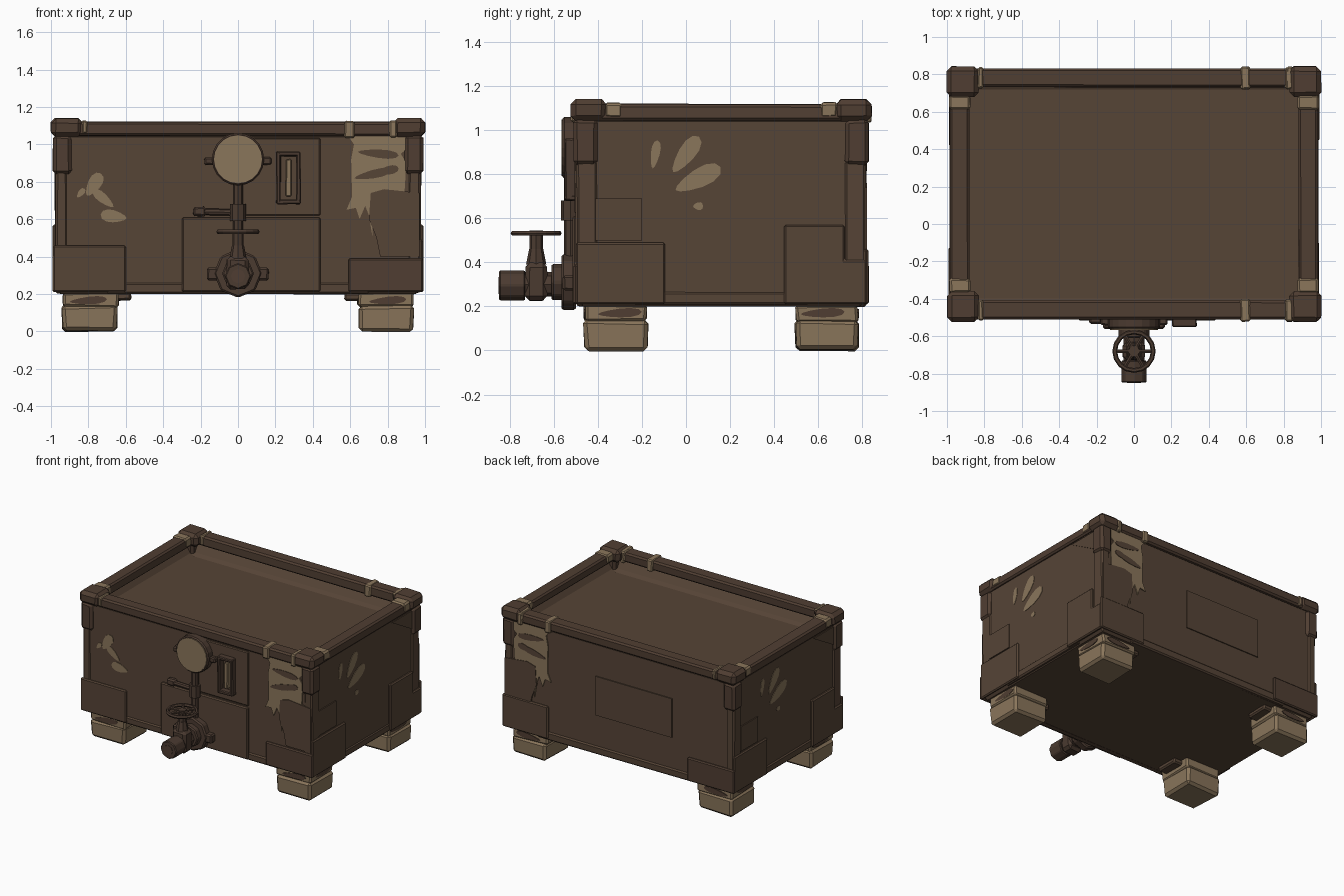
import bpy, bmesh, math, random
from mathutils import Vector, Matrix

random.seed(4)
if "Cube" in bpy.data.objects:
    bpy.data.objects.remove(bpy.data.objects["Cube"])

CY = 0.16  # depth centre of the crate


def material(name, rgb):
    m = bpy.data.materials.new(name)
    m.use_nodes = True
    m.diffuse_color = (*rgb, 1)
    m.node_tree.nodes["Principled BSDF"].inputs["Base Color"].default_value = (*rgb, 1)
    return m


WOOD = material("brown wood", (0.093, 0.058, 0.037))
TRIM = material("dark trim", (0.080, 0.048, 0.032))
METAL = material("old metal", (0.070, 0.043, 0.030))
DUST = material("tan dust", (0.255, 0.180, 0.105))


def finish(name, bm, mat, bevel=0.0, jitter=0.0):
    for v in bm.verts:
        v.co += Vector([random.uniform(-jitter, jitter) for _ in range(3)])
    bmesh.ops.recalc_face_normals(bm, faces=bm.faces)
    me = bpy.data.meshes.new(name)
    bm.to_mesh(me)
    bm.free()
    me.materials.append(mat)
    ob = bpy.data.objects.new(name, me)
    bpy.context.collection.objects.link(ob)
    if bevel:
        mod = ob.modifiers.new("chipped edges", "BEVEL")
        mod.width, mod.segments, mod.limit_method = bevel, 1, "ANGLE"
    return ob


def box(name, x, y, z, mat, bevel=0.01, jitter=0.003, taper=1.0):
    lo, hi = [Vector([min(p) for p in (x, y, z)]), Vector([max(p) for p in (x, y, z)])]
    bm = bmesh.new()
    bmesh.ops.create_cube(bm, size=1)
    for v in bm.verts:
        k = taper if v.co.z < 0 else 1
        v.co = Vector((v.co.x * k, v.co.y * k, v.co.z)) * (hi - lo) + (lo + hi) / 2
    return finish(name, bm, mat, bevel, jitter)


def rod(name, a, b, r, mat, sides=8, r2=None, bevel=0.0):
    a, b = Vector(a), Vector(b)
    bm = bmesh.new()
    turn = (b - a).to_track_quat("Z", "Y").to_matrix().to_4x4()
    bmesh.ops.create_cone(bm, cap_ends=True, segments=sides, radius1=r,
                          radius2=r if r2 is None else r2, depth=(b - a).length,
                          matrix=Matrix.Translation((a + b) / 2) @ turn)
    return finish(name, bm, mat, bevel)


# Thin plate drawn as an outline on one upright side of the crate
def plate(name, pts, side, dist, thick, mat, bevel=0.0):
    def put(u, z, d):
        return {"front": (u, CY - d, z), "back": (u, CY + d, z),
                "right": (d, u, z), "left": (-d, u, z)}[side]
    bm = bmesh.new()
    f = bm.faces.new([bm.verts.new(put(u, z, dist - 0.004)) for u, z in pts])
    out = Vector(put(0, 0, thick + 0.004)) - Vector(put(0, 0, 0))
    ext = bmesh.ops.extrude_face_region(bm, geom=[f], use_keep_orig=True)
    for v in [g for g in ext["geom"] if isinstance(g, bmesh.types.BMVert)]:
        v.co += out
    return finish(name, bm, mat, bevel)


# Finger smear: an egg-shaped outline
def smear(name, u, z, length, width, angle, side, dist, mat, thick=0.003):
    c, s = math.cos(math.radians(angle)), math.sin(math.radians(angle))
    pts = []
    for i in range(12):
        t = i * math.tau / 12
        p = math.cos(t) * length / 2
        q = math.sin(t) * width / 2 * (1 + 0.35 * math.cos(t))
        pts.append((u + p * c - q * s, z + p * s + q * c))
    return plate(name, pts, side, dist, thick, mat)


def rect(u0, u1, z0, z1):
    return [(u0, z0), (u1, z0), (u1, z1), (u0, z1)]


# Crate body with a sunken top
bm = bmesh.new()
bmesh.ops.create_cube(bm, size=1)
for v in bm.verts:
    v.co = Vector((v.co.x * 1.94, v.co.y * 1.30 + CY, 0.2 if v.co.z < 0 else 1.06))
top = max(bm.faces, key=lambda f: f.calc_center_median().z)
bmesh.ops.inset_region(bm, faces=[top], thickness=0.10)
for v in top.verts:
    v.co.z = 0.955
finish("crate_body", bm, WOOD, 0.02)

# Top rim and lower edge strips
for s, label in ((-1, "a"), (1, "b")):
    ya, yb = CY + s * 0.57, CY + s * 0.67
    box("rim_long_" + label, (-0.98, 0.98), (ya, yb), (1.045, 1.12), TRIM, 0.012)
    box("rim_short_" + label, (s * 0.88, s * 0.985), (CY - 0.64, CY + 0.64), (1.045, 1.118), TRIM, 0.012)
    box("base_strip_long_" + label, (-0.7, 0.7), (CY + s * 0.6, CY + s * 0.658), (0.2, 0.262), WOOD)
    box("base_strip_short_" + label, (s * 0.9, s * 0.978), (CY - 0.4, CY + 0.4), (0.205, 0.265), WOOD)

# Corner caps, brackets, posts, feet and the dust around them
for sx in (-1, 1):
    for sy in (-1, 1):
        def yy(a, b):
            return (CY + sy * a, CY + sy * b)
        tag = ("_left" if sx > 0 else "_right") + ("_back" if sy > 0 else "_front")
        box("corner_cap" + tag, (sx * 0.83, sx), yy(0.52, 0.683), (1.04, 1.14), TRIM, 0.025)
        box("corner_bracket" + tag, (sx * 0.89, sx * 0.99), yy(0.56, 0.67), (0.84, 1.05), TRIM, 0.018)
        box("corner_post" + tag, (sx * 0.91, sx * 0.978), yy(0.56, 0.657), (0.23, 0.86), WOOD, 0.012)
        box("cap_dust_long" + tag, (sx * 0.805, sx * 0.835), yy(0.565, 0.676), (1.055, 1.125), DUST, 0.008)
        box("cap_dust_short" + tag, (sx * 0.875, sx * 0.989), yy(0.45, 0.53), (1.055, 1.125), DUST, 0.012)
        box("foot" + tag, (sx * 0.645, sx * 0.94), yy(0.335, 0.625), (0, 0.14), DUST, 0.018, 0.006, 0.97)
        box("foot_top" + tag, (sx * 0.64, sx * 0.935), yy(0.34, 0.62), (0.13, 0.21), DUST, 0.012, 0.006)
        box("foot_plank" + tag, (sx * 0.57, sx * 0.9), yy(0.4, 0.58), (0.165, 0.205), WOOD)
        side = "back" if sy > 0 else "front"
        smear("foot_stain" + tag, sx * 0.80, 0.165, 0.2, 0.04, 4, side, 0.622, TRIM)
        smear("foot_side_stain" + tag, CY + sy * 0.46, 0.17, 0.2, 0.04, 3,
              "left" if sx < 0 else "right", 0.936, TRIM)

# Patch boards and finger smears, repeated with a half turn
for turn in (1, -1):
    front, right = ("front", "right") if turn > 0 else ("back", "left")
    tag = "_" + front

    def U(pts):
        return [(u * turn, z) for u, z in pts]

    def V(pts):
        return [(CY + (y - CY) * turn, z) for y, z in pts]
    plate("low_patch_a" + tag, U(rect(-0.99, -0.6, 0.21, 0.46)), front, 0.65, 0.018, WOOD, 0.008)
    plate("low_patch_b" + tag, U(rect(0.59, 0.99, 0.21, 0.39)), front, 0.65, 0.02, TRIM, 0.008)
    plate("side_patch_front" + tag, V(rect(-0.5, -0.095, 0.21, 0.49)), right, 0.97, 0.018, WOOD, 0.008)
    plate("side_patch_upper" + tag, V(rect(-0.41, -0.2, 0.5, 0.69)), right, 0.97, 0.008, WOOD)
    plate("side_patch_back" + tag, V([(0.445, 0.21), (0.82, 0.21), (0.82, 0.41), (0.72, 0.41),
                                      (0.72, 0.57), (0.445, 0.57)]), right, 0.97, 0.022, WOOD, 0.008)
    plate("side_chip" + tag, V([(0.48, 1.03), (0.81, 0.84), (0.81, 1.03)]), right, 0.97, 0.006, WOOD)
    for i, (y, z, n, w, a) in enumerate([(-0.14, 0.89, 0.13, 0.04, 80), (0.0, 0.89, 0.20, 0.075, 54),
                                         (0.055, 0.78, 0.23, 0.085, 27), (0.055, 0.655, 0.045, 0.035, 0)]):
        smear(f"side_smear_{i}" + tag, CY + (y - CY) * turn, z, n, w, a if turn > 0 else 180 - a,
              right, 0.97, DUST)

for i, (x, z, n, w, a) in enumerate([(-0.77, 0.785, 0.14, 0.07, 58), (-0.72, 0.71, 0.14, 0.05, 140),
                                     (-0.665, 0.615, 0.14, 0.065, 172), (-0.84, 0.74, 0.06, 0.03, 50)]):
    smear(f"front_smear_{i}", x, z, n, w, a, "front", 0.65, DUST)

# Ragged dusty sheet hanging over the rim, front and back
sheet = [(0.57, 1.07), (0.89, 1.07), (0.91, 0.98), (0.87, 0.95), (0.9, 0.9), (0.89, 0.74),
         (0.72, 0.74), (0.72, 0.5), (0.70, 0.62), (0.68, 0.67), (0.65, 0.60), (0.63, 0.66),
         (0.58, 0.65), (0.61, 0.72), (0.605, 0.92), (0.62, 1.0)]
for side, s in (("front", -1), ("back", 1)):
    plate("dusty_sheet_" + side, sheet, side, 0.65, 0.008, DUST)
    plate("dark_rag_" + side, [(0.71, 0.74), (0.78, 0.76), (0.97, 0.74), (0.97, 0.4), (0.76, 0.4),
                               (0.74, 0.5), (0.70, 0.6)], side, 0.65, 0.012, WOOD)
    for i, (x, z, n) in enumerate(((0.75, 0.95, 0.22), (0.72, 0.84, 0.2), (0.8, 0.86, 0.12))):
        smear(f"sheet_stain_{side}_{i}", x, z, n, 0.045, 12 if i else -5, side, 0.659, WOOD)
    for x, w in ((0.595, 0.025), (0.83, 0.018)):
        box(f"rim_strap_{side}_{x}", (x - w, x + w), (CY + s * 0.562, CY + s * 0.682), (1.035, 1.126), DUST, 0.008)

# Raised front and back panels
plate("front_panel_low", rect(-0.3, 0.44, 0.21, 0.61), "front", 0.65, 0.025, WOOD, 0.008)
plate("front_panel_high", rect(0.0, 0.44, 0.62, 1.035), "front", 0.65, 0.015, WOOD, 0.006)
plate("back_panel", rect(-0.45, 0.2, 0.5, 0.8), "back", 0.65, 0.008, WOOD)

# Slot frame with a bar
fy = (-0.55, -0.49)
for x in (0.205, 0.31):
    box(f"slot_side_{x}", (x, x + 0.025), fy, (0.68, 0.96), METAL, 0.006)
for z in (0.68, 0.935):
    box(f"slot_end_{z}", (0.205, 0.335), fy, (z, z + 0.025), METAL, 0.006)
box("slot_bar", (0.255, 0.285), (-0.535, -0.49), (0.72, 0.92), DUST, 0.005)

# Round gauge with lugs and its pipe
rod("gauge_case", (0, -0.48, 0.92), (0, -0.56, 0.92), 0.14, METAL, 20, bevel=0.008)
rod("gauge_face", (0, -0.55, 0.92), (0, -0.566, 0.92), 0.128, DUST, 20)
for s in (-1, 1):
    box(f"gauge_lug_{s}", (s * 0.12, s * 0.18), (-0.54, -0.49), (0.89, 0.93), METAL, 0.008)
rod("gauge_pipe", (0, -0.525, 0.8), (0, -0.525, 0.42), 0.028, METAL)
rod("pipe_joint", (0, -0.525, 0.68), (0, -0.525, 0.59), 0.043, METAL)
rod("pipe_arm", (0, -0.515, 0.635), (-0.2, -0.515, 0.64), 0.018, METAL)
box("pipe_arm_end", (-0.24, -0.17), (-0.535, -0.49), (0.615, 0.665), METAL)

# Tap: flange, barrel, spout and stem
VY = -0.68
rod("tap_flange", (0, -0.5, 0.31), (0, -0.565, 0.31), 0.13, METAL, 8, bevel=0.01)
box("tap_flange_bar", (-0.165, 0.165), (-0.56, -0.5), (0.27, 0.34), METAL)
rod("tap_collar", (0, -0.55, 0.31), (0, -0.61, 0.31), 0.085, METAL, 8, bevel=0.008)
rod("tap_pipe", (0, -0.58, 0.3), (0, -0.8, 0.3), 0.055, METAL)
box("tap_barrel", (-0.06, 0.06), (VY - 0.05, VY + 0.05), (0.225, 0.4), METAL, 0.02)
rod("tap_spout", (0, -0.73, 0.295), (0, -0.848, 0.295), 0.07, METAL, 8, bevel=0.006)
rod("spout_mouth", (0, -0.84, 0.295), (0, -0.851, 0.295), 0.038, TRIM)
rod("tap_stem", (0, VY, 0.39), (0, VY, 0.46), 0.046, METAL, 8, 0.032)
rod("tap_stem_top", (0, VY, 0.45), (0, VY, 0.545), 0.03, METAL, 8)

# Handwheel
bpy.ops.mesh.primitive_torus_add(major_segments=16, minor_segments=6, major_radius=0.103,
                                 minor_radius=0.013, location=(0, VY, 0.532))
wheel = bpy.context.object
wheel.name = "handwheel_ring"
wheel.data.materials.append(METAL)
for i in range(3):
    d = Vector((math.cos(i * math.pi / 3), math.sin(i * math.pi / 3), 0)) * 0.1
    c = Vector((0, VY, 0.532))
    rod(f"handwheel_spoke_{i}", c - d, c + d, 0.011, METAL, 6)
